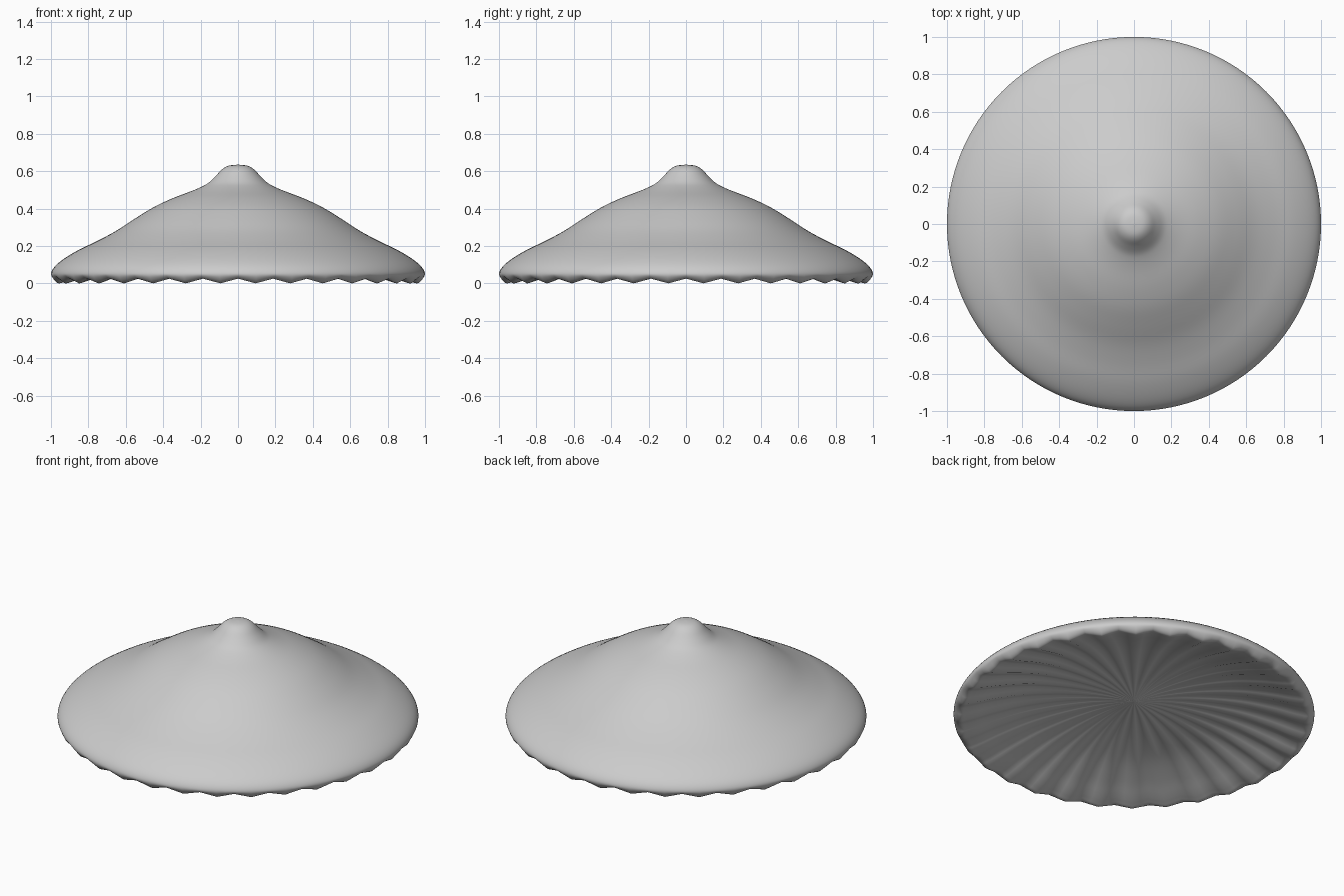
import bpy, bmesh, math

if "Cube" in bpy.data.objects:
    bpy.data.objects.remove(bpy.data.objects["Cube"])

SEG, GILLS = 128, 32

# Cap outside: (radius, height)
top = [(0, .635), (.05, .629), (.085, .61), (.12, .573), (.155, .54), (.19, .519),
       (.25, .493), (.35, .455), (.45, .408), (.55, .347), (.65, .282),
       (.75, .228), (.85, .18), (.93, .132), (.98, .09), (1, .053)]
# Rolled rim and gilled underside
under = [(.99, .028), (.965, .013), (.93, .02), (.88, .035), (.78, .068), (.62, .11),
         (.45, .135), (.3, .145), (.18, .145), (.08, .138), (0, .13)]


def smooth(pts, n=4):
    """Catmull-Rom resample of a profile."""
    out = []
    for i in range(len(pts) - 1):
        a, b, c, d = (pts[max(i - 1, 0)], pts[i], pts[i + 1], pts[min(i + 2, len(pts) - 1)])
        for k in range(n):
            t = k / n
            out.append(tuple(.5 * (2 * q + (r - p) * t + (2 * p - 5 * q + 4 * r - s) * t * t
                                   + (3 * q - p - 3 * r + s) * t ** 3)
                             for p, q, r, s in zip(a, b, c, d)))
    return out + [pts[-1]]


# Spin the profile, rippling the underside into radial gills
bm = bmesh.new()
profile = smooth(top + under)
rim = 4 * (len(top) - 1)
rings = []
for n, (r, z) in enumerate(profile[1:-1], 1):
    w = .013 * r * min(max((n - rim) / 8, 0), 1)
    rings.append([])
    for i in range(SEG):
        a = 2 * math.pi * i / SEG
        h = z + w * math.cos(GILLS * a)
        rings[-1].append(bm.verts.new((r * math.cos(a), r * math.sin(a), max(h, 0))))
tip = bm.verts.new((0, 0, profile[0][1]))
hub = bm.verts.new((0, 0, profile[-1][1]))
for i in range(SEG):
    j = (i + 1) % SEG
    bm.faces.new((tip, rings[0][i], rings[0][j]))
    bm.faces.new((hub, rings[-1][j], rings[-1][i]))
    for p, q in zip(rings, rings[1:]):
        bm.faces.new((p[i], q[i], q[j], p[j]))
bmesh.ops.recalc_face_normals(bm, faces=bm.faces)
mesh = bpy.data.meshes.new("mushroom_cap")
bm.to_mesh(mesh)
bm.free()
mesh.shade_smooth()
bpy.context.collection.objects.link(bpy.data.objects.new("mushroom_cap", mesh))
